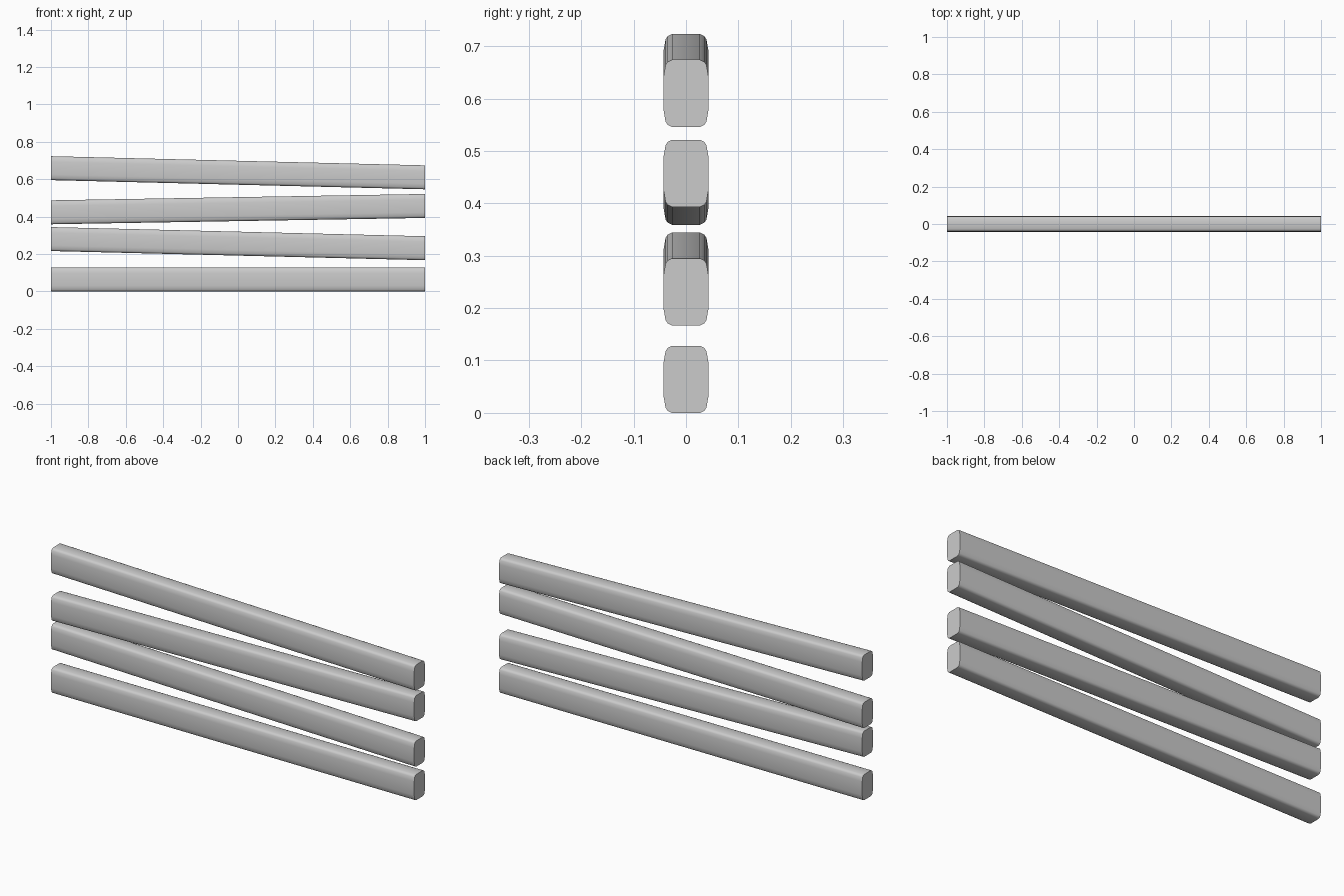
import bpy, bmesh, math

if "Cube" in bpy.data.objects:
    bpy.data.objects.remove(bpy.data.objects["Cube"])

H = 0.128  # rail height

# Quarter of the rounded, slightly bulging cross-section (y, z from the centre)
QUARTER = [(0.0425, 0.034), (0.039, 0.054), (0.035, 0.060), (0.027, 0.064)]
PROFILE = (QUARTER
           + [(-y, z) for y, z in reversed(QUARTER)]
           + [(-y, -z) for y, z in QUARTER]
           + [(y, -z) for y, z in reversed(QUARTER)])


def rail(name, z_left, z_right):
    """Rail from x=-1 to x=1 whose underside runs from z_left to z_right."""
    bm = bmesh.new()
    ends = []
    for x, z0 in ((-1, z_left), (1, z_right)):
        ends.append([bm.verts.new((x, y, z0 + H / 2 + z)) for y, z in PROFILE])
    a, b = ends
    n = len(PROFILE)
    for i in range(n):
        j = (i + 1) % n
        bm.faces.new((a[i], a[j], b[j], b[i]))
    bm.faces.new(a)
    bm.faces.new(b)
    bmesh.ops.recalc_face_normals(bm, faces=bm.faces)
    mesh = bpy.data.meshes.new(name)
    bm.to_mesh(mesh)
    bm.free()
    obj = bpy.data.objects.new(name, mesh)
    bpy.context.collection.objects.link(obj)
    bpy.ops.object.select_all(action='DESELECT')
    obj.select_set(True)
    bpy.context.view_layer.objects.active = obj
    bpy.ops.object.shade_smooth_by_angle(angle=math.radians(40))


# Stacked rails, bottom to top
rail("bottom_rail", 0.0, 0.0)
rail("lower_middle_rail", 0.216, 0.167)
rail("upper_middle_rail", 0.359, 0.393)
rail("top_rail", 0.595, 0.546)
